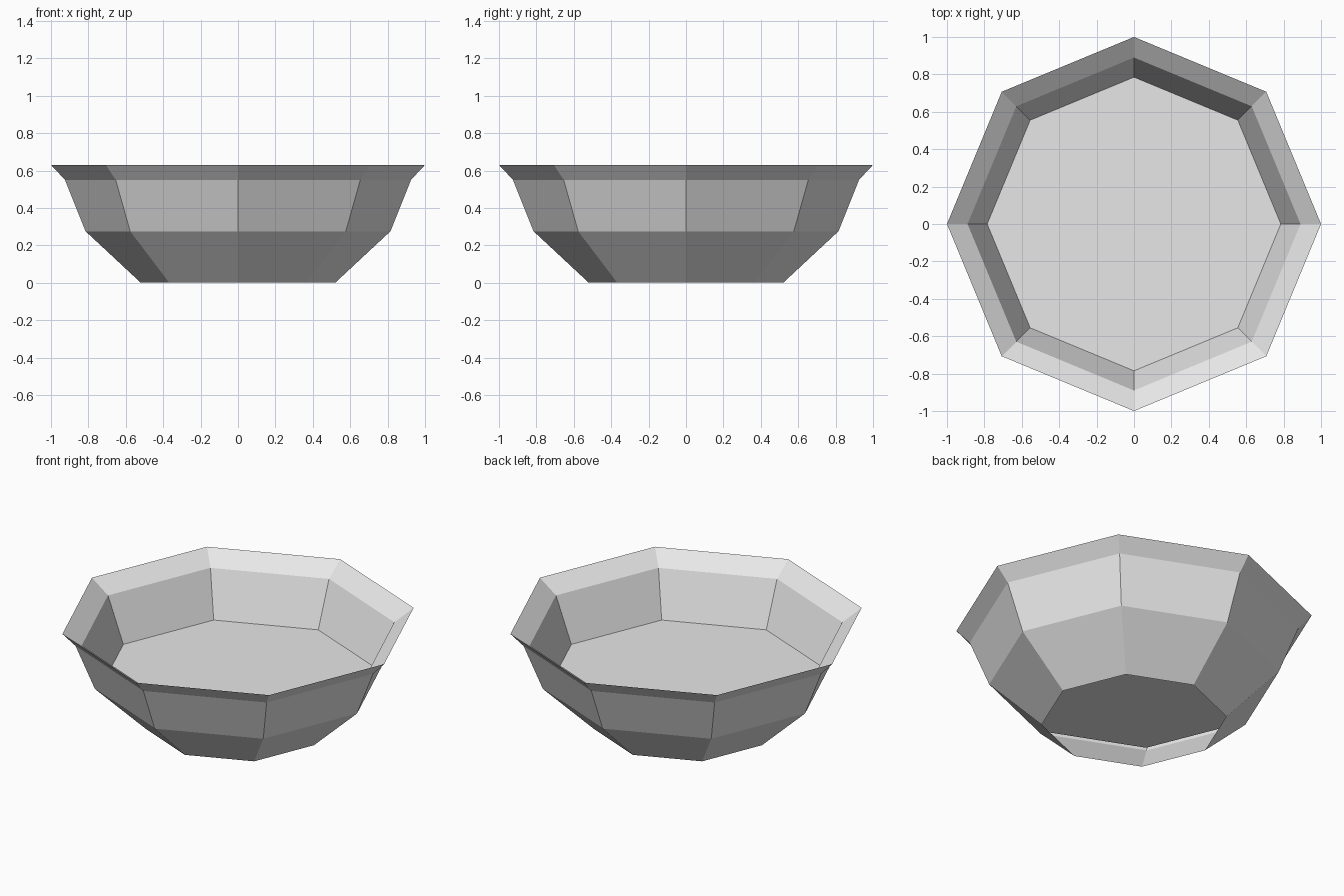
import bpy
import bmesh
from math import cos, sin, tau

cube = bpy.data.objects.get("Cube")
if cube:
    bpy.data.objects.remove(cube, do_unlink=True)

SIDES = 8

# Plain grey material
grey = bpy.data.materials.new("light_grey")
grey.use_nodes = True
colour = (0.8, 0.8, 0.8, 1)
grey.diffuse_color = colour
grey.node_tree.nodes["Principled BSDF"].inputs["Base Color"].default_value = colour

# Profile (radius, height): open foot, outer wall, thin rim, inner wall, floor edge
profile = [(0.52, 0), (0.815, 0.275), (0.925, 0.55), (1, 0.63),
           (0.89, 0.55), (0.785, 0.275)]

bm = bmesh.new()
rings = [[bm.verts.new((r * cos(tau * i / SIDES), r * sin(tau * i / SIDES), z))
          for i in range(SIDES)] for r, z in profile]

# Walls
for low, high in zip(rings, rings[1:]):
    for i in range(SIDES):
        j = (i + 1) % SIDES
        bm.faces.new((low[i], low[j], high[j], high[i]))

# Raised floor, with the foot left hollow underneath
bm.faces.new(rings[-1])

mesh = bpy.data.meshes.new("bowl")
bm.to_mesh(mesh)
bm.free()
mesh.materials.append(grey)
bowl = bpy.data.objects.new("bowl", mesh)
bpy.context.collection.objects.link(bowl)
